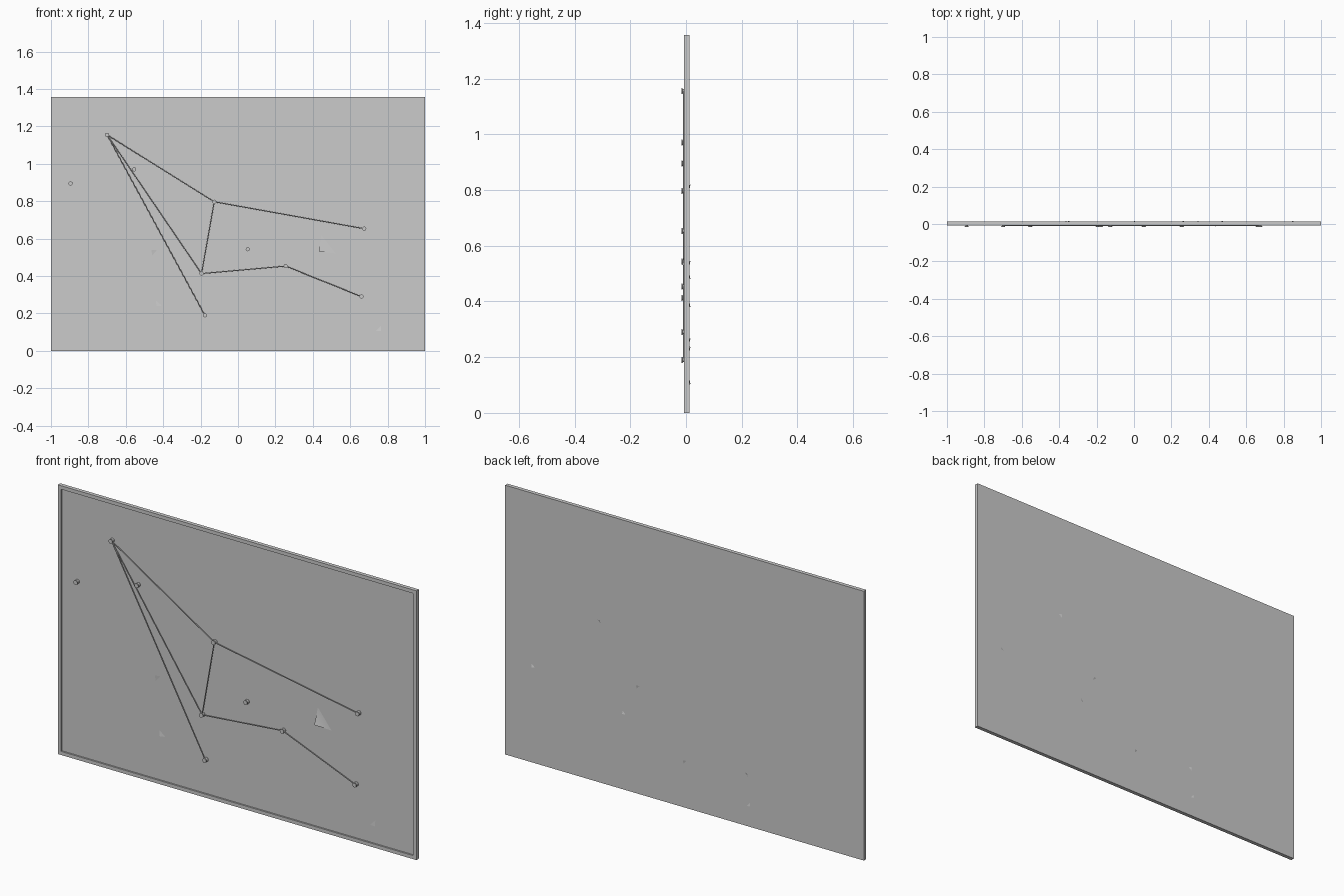
import bpy, bmesh, math
from mathutils import Vector, Matrix

if "Cube" in bpy.data.objects:
    bpy.data.objects.remove(bpy.data.objects["Cube"])

W, H = 2.0, 1.357           # board size
BORDER = 0.018              # frame width
FRONT, BACK = -0.007, 0.0125
PANEL = 0.001               # front face of the recessed panel


def make(name, bm, smooth=False):
    bmesh.ops.recalc_face_normals(bm, faces=bm.faces)
    me = bpy.data.meshes.new(name)
    bm.to_mesh(me)
    bm.free()
    ob = bpy.data.objects.new(name, me)
    bpy.context.collection.objects.link(ob)
    if smooth:
        for p in me.polygons:
            p.use_smooth = True
        me.set_sharp_from_angle(angle=math.radians(35))
    return ob


# Mitred frame: rectangular section swept round the board
def rect(inset, y):
    x, z0, z1 = W / 2 - inset, inset, H - inset
    return [(-x, y, z0), (x, y, z0), (x, y, z1), (-x, y, z1)]


bm = bmesh.new()
loops = [[bm.verts.new(c) for c in rect(i, y)]
         for i, y in ((0, FRONT), (BORDER, FRONT), (BORDER, BACK), (0, BACK))]
for a in range(4):
    la, lb = loops[a], loops[(a + 1) % 4]
    for k in range(4):
        n = (k + 1) % 4
        bm.faces.new((la[k], la[n], lb[n], lb[k]))
make("frame", bm)

# Recessed backing panel
bm = bmesh.new()
bmesh.ops.create_cube(bm, size=1, matrix=Matrix.Translation((0, (PANEL + BACK) / 2, H / 2))
                      @ Matrix.Diagonal((W - 2 * BORDER, BACK - PANEL, H - 2 * BORDER, 1)))
make("panel", bm)

# Push pins: a small spool turned around the y axis
PIN_PROFILE = [(0.0, -0.0165), (0.011, -0.0165), (0.011, -0.013), (0.007, -0.011),
               (0.007, -0.005), (0.011, -0.002), (0.011, PANEL), (0.0, PANEL)]


def push_pin(name, x, z):
    bm = bmesh.new()
    vs = [bm.verts.new((r, y, 0)) for r, y in PIN_PROFILE]
    es = [bm.edges.new(p) for p in zip(vs, vs[1:])]
    bmesh.ops.spin(bm, geom=vs + es, cent=(0, 0, 0), axis=(0, 1, 0),
                   angle=math.tau, steps=16, use_duplicate=False)
    bmesh.ops.remove_doubles(bm, verts=bm.verts, dist=1e-5)
    make(name, bm, True).location = (x, 0, z)


PINS = dict(a=(-0.70, 1.155), b=(-0.555, 0.97), c=(-0.127, 0.797), d=(0.675, 0.653),
            e=(-0.195, 0.413), f=(0.255, 0.453), g=(0.66, 0.29), h=(-0.177, 0.19),
            i=(-0.895, 0.895), j=(0.052, 0.543))
for key, (x, z) in PINS.items():
    push_pin("push_pin_" + key, x, z)

# Strings stretched between pins
for s in ("ac", "cd", "ce", "ae", "ah", "ef", "fg"):
    p, q = (Vector((PINS[k][0], -0.008, PINS[k][1])) for k in s)
    d = q - p
    bm = bmesh.new()
    bmesh.ops.create_cone(bm, cap_ends=True, segments=8, radius1=0.0025, radius2=0.0025,
                          depth=d.length, matrix=Matrix.Translation((p + q) / 2)
                          @ d.to_track_quat('Z', 'Y').to_matrix().to_4x4())
    make("string_" + s, bm, True)


# Paper sheets pressed into the panel, some corners curling out
def paper(name, x, z, w, h, deg, curls):
    """curls: (side x, side z, lift along y, curl reach)"""
    bm = bmesh.new()
    bmesh.ops.create_grid(bm, x_segments=28, y_segments=28, size=0.5)
    rot = Matrix.Rotation(-math.radians(deg), 3, 'Y')
    for v in bm.verts:
        px, pz, y = v.co.x * w, v.co.y * h, 0.004
        for sx, sz, lift, reach in curls:
            dist = abs(sx * w / 2 - px) + abs(sz * h / 2 - pz)
            y += lift * max(0, 1 - dist / reach) ** 2
        v.co = rot @ Vector((px, y, pz)) + Vector((x, 0, z))
    make(name, bm, True)


OUT, IN = (-0.006, 0.1), (0.0122, 0.1)
paper("paper_right", 0.66, 0.65, 0.42, 0.29, -7,
      [(-1, -1, -0.017, 0.15), (-1, 1, *IN), (1, -1, *IN)])
paper("paper_low", -0.18, 0.17, 0.36, 0.165, -5,
      [(-1, 1, *IN), (1, 1, *IN), (-1, -1, *IN)])
paper("paper_middle", -0.2, 0.41, 0.50, 0.30, 5, [(-1, -1, *OUT), (-1, 1, *OUT)])
paper("paper_corner", 0.66, 0.27, 0.21, 0.33, 0, [(1, -1, *OUT)])
paper("paper_left", -0.895, 0.81, 0.18 * 2 - 0.2, 0.17, 0, [])
paper("paper_note", 0.255, 0.455, 0.18, 0.15, 0, [(1, -1, *IN)])
paper("paper_centre", 0.052, 0.47, 0.43, 0.15, 0, [(1, 1, *IN)])
paper("paper_top", -0.70, 1.0, 0.2, 0.2, 0, [])
